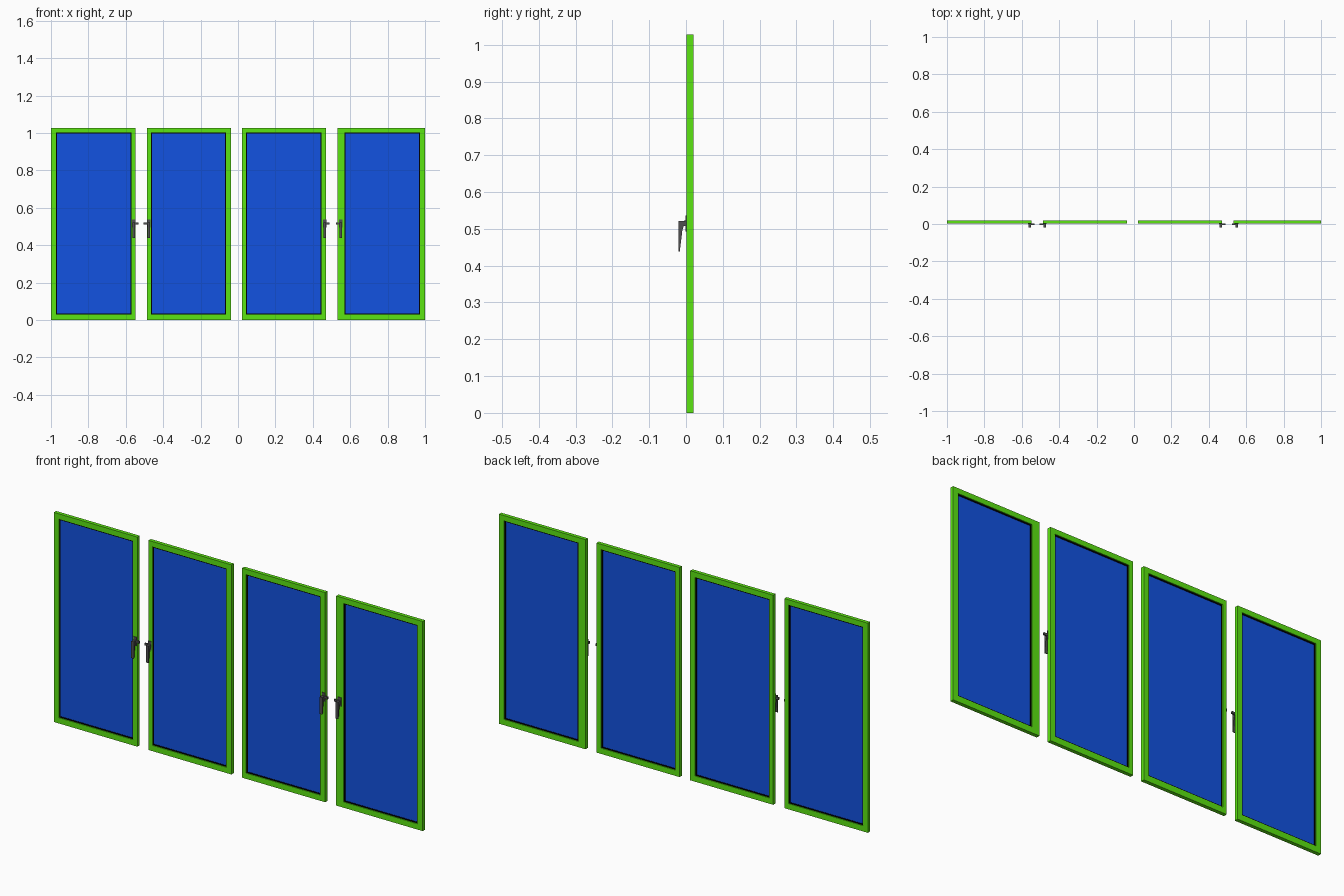
import bpy, bmesh

if "Cube" in bpy.data.objects:
    bpy.data.objects.remove(bpy.data.objects["Cube"])


def material(name, rgb):
    m = bpy.data.materials.new(name)
    m.diffuse_color = (*rgb, 1)
    m.use_nodes = True
    m.node_tree.nodes["Principled BSDF"].inputs["Base Color"].default_value = m.diffuse_color
    return m


GREEN = material("green_paint", (0.105, 0.78, 0.006))
BLUE = material("blue_glass", (0.006, 0.085, 0.75))
BLACK = material("black_seal", (0.0, 0.0, 0.0))
DARK = material("dark_metal", (0.08, 0.08, 0.08))


def finish(bm, name, mat):
    bmesh.ops.recalc_face_normals(bm, faces=bm.faces)
    me = bpy.data.meshes.new(name)
    bm.to_mesh(me)
    bm.free()
    ob = bpy.data.objects.new(name, me)
    bpy.context.collection.objects.link(ob)
    me.materials.append(mat)
    return ob


def box(name, x, y, z, mat):
    """Box from (min, max) ranges on each axis."""
    bm = bmesh.new()
    bmesh.ops.create_cube(bm, size=1)
    for v in bm.verts:
        v.co = [r[0] + (c + 0.5) * (r[1] - r[0]) for c, r in zip(v.co, (x, y, z))]
    return finish(bm, name, mat)


def ring(name, outer, inner, y, mat):
    """Rectangular frame between two (x0, x1, z0, z1) rectangles."""
    bm = bmesh.new()
    loops = []
    for rect, depth in ((outer, y[0]), (inner, y[0]), (inner, y[1]), (outer, y[1])):
        x0, x1, z0, z1 = rect
        loops.append([bm.verts.new((px, depth, pz))
                      for px, pz in ((x0, z0), (x1, z0), (x1, z1), (x0, z1))])
    for k in range(4):
        a, b = loops[k], loops[(k + 1) % 4]
        for i in range(4):
            j = (i + 1) % 4
            bm.faces.new((a[i], a[j], b[j], b[i]))
    return finish(bm, name, mat)


def prism(name, profile, x, mat):
    """Side profile (y, z) extruded along x."""
    bm = bmesh.new()
    face = bm.faces.new([bm.verts.new((x[0], y, z)) for y, z in profile])
    out = bmesh.ops.extrude_face_region(bm, geom=[face])["geom"]
    bmesh.ops.translate(bm, vec=(x[1] - x[0], 0, 0),
                        verts=[g for g in out if isinstance(g, bmesh.types.BMVert)])
    return finish(bm, name, mat)


# Sashes: outer left, outer right, opening left, opening right
sashes = [(-1.0, -0.547, -0.973, -0.570),
          (-0.487, -0.037, -0.466, -0.063),
          (0.021, 0.471, 0.043, 0.447),
          (0.531, 1.0, 0.570, 0.973)]
Z0, Z1, OZ0, OZ1 = 0.0, 1.027, 0.028, 1.002
SEAL = 0.006
for n, (x0, x1, a, b) in enumerate(sashes, 1):
    ring(f"sash_frame_{n}", (x0, x1, Z0, Z1), (a, b, OZ0, OZ1), (0.002, 0.020), GREEN)
    hole = (a + SEAL, b - SEAL, OZ0 + SEAL, OZ1 - SEAL)
    ring(f"glass_seal_{n}", (a, b, OZ0, OZ1), hole, (0.006, 0.016), BLACK)
    box(f"glass_pane_{n}", hole[:2], (0.008, 0.014), hole[2:], BLUE)

# Handles: lever centre and the direction its latch tongue points
lever = [(-0.020, 0.521), (0.002, 0.521), (0.002, 0.508), (-0.006, 0.508),
         (-0.010, 0.495), (-0.017, 0.438), (-0.020, 0.438)]
for n, (c, d) in enumerate([(-0.558, 1), (-0.478, -1), (0.464, 1), (0.550, -1)], 1):
    box(f"handle_plate_{n}", (c - 0.009, c + 0.009), (-0.001, 0.003), (0.493, 0.536), DARK)
    prism(f"handle_lever_{n}", lever, (c - 0.007, c + 0.007), DARK)
    box(f"latch_tongue_{n}", sorted((c, c + d * 0.026)), (-0.005, 0.002), (0.511, 0.522), DARK)
